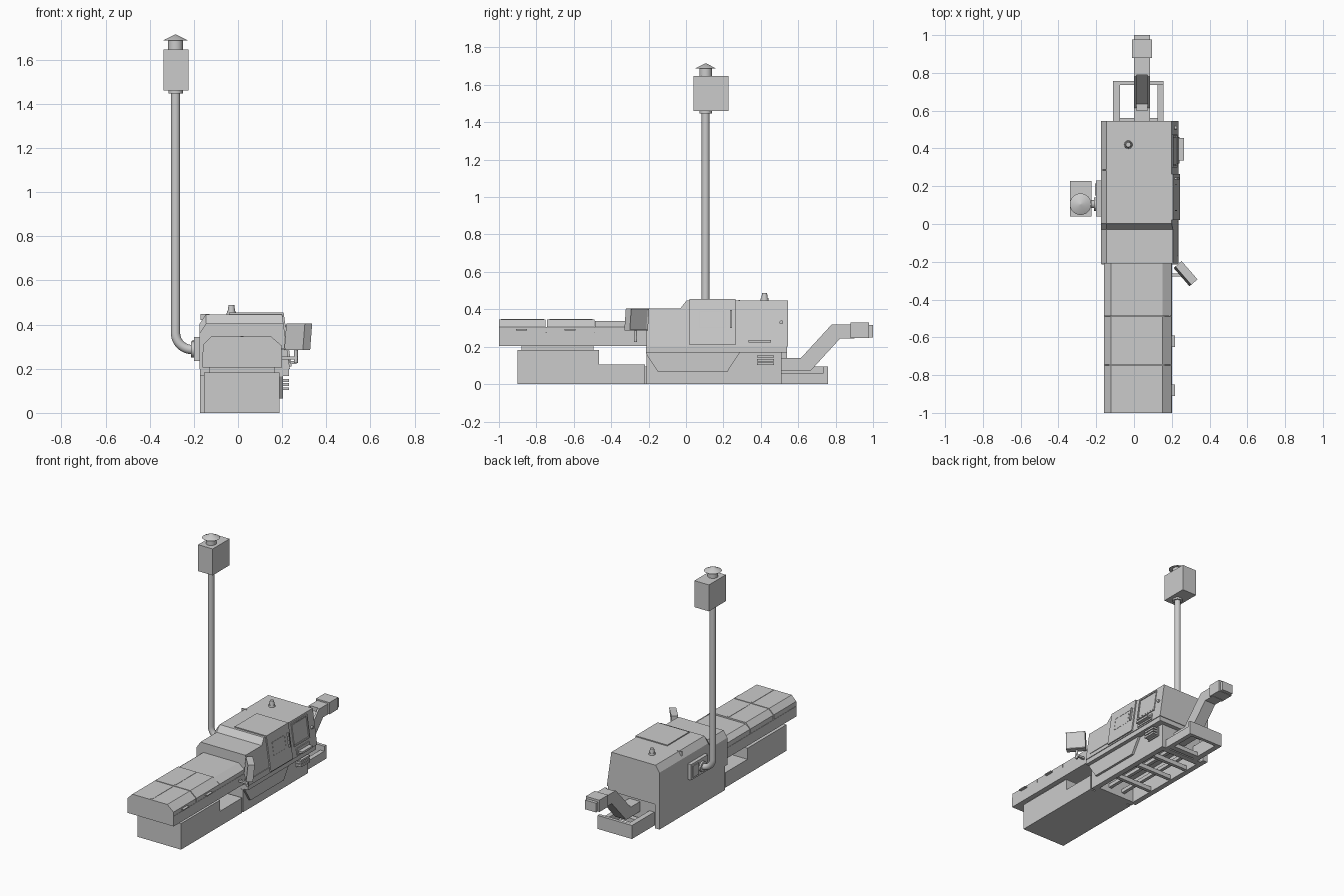
import bpy, bmesh, math
from mathutils import Matrix, Vector

cube = bpy.data.objects.get("Cube")
if cube:
    bpy.data.objects.remove(cube, do_unlink=True)

grey = bpy.data.materials.new("machine grey")
grey.use_nodes = True
colour = (0.6, 0.6, 0.6, 1)
grey.diffuse_color = colour
grey.node_tree.nodes["Principled BSDF"].inputs["Base Color"].default_value = colour


def finish(name, bm, smooth=False):
    bmesh.ops.recalc_face_normals(bm, faces=bm.faces)
    mesh = bpy.data.meshes.new(name)
    bm.to_mesh(mesh)
    bm.free()
    mesh.materials.append(grey)
    ob = bpy.data.objects.new(name, mesh)
    bpy.context.collection.objects.link(ob)
    if smooth:
        bpy.ops.object.select_all(action='DESELECT')
        ob.select_set(True)
        bpy.context.view_layer.objects.active = ob
        bpy.ops.object.shade_smooth_by_angle(angle=math.radians(35))
    return ob


def box(name, x, y, z):
    bm = bmesh.new()
    bmesh.ops.create_cube(bm, size=1)
    for v in bm.verts:
        v.co = [r[0] + (c + 0.5) * (r[1] - r[0]) for c, r in zip(v.co, (x, y, z))]
    return finish(name, bm)


def loft(name, rings):
    """Skin equal-length rings of points and cap both ends."""
    bm = bmesh.new()
    loops = [[bm.verts.new(p) for p in ring] for ring in rings]
    n = len(loops[0])
    for a, b in zip(loops, loops[1:]):
        for i in range(n):
            j = (i + 1) % n
            bm.faces.new((a[i], a[j], b[j], b[i]))
    bm.faces.new(loops[0])
    bm.faces.new(loops[-1])
    return finish(name, bm)


def along_y(name, profile, y0, y1):
    return loft(name, [[(x, y, z) for x, z in profile] for y in (y0, y1)])


def along_x(name, profile, x0, x1):
    return loft(name, [[(x, y, z) for y, z in profile] for x in (x0, x1)])


def cone(name, centre, r0, r1, z0, z1, axis='Z'):
    bm = bmesh.new()
    bmesh.ops.create_cone(bm, cap_ends=True, segments=32, radius1=r0, radius2=r1, depth=z1 - z0)
    bmesh.ops.translate(bm, verts=bm.verts, vec=(0, 0, (z0 + z1) / 2))
    if axis == 'X':
        bmesh.ops.rotate(bm, verts=bm.verts, matrix=Matrix.Rotation(math.pi / 2, 3, 'Y'))
    bmesh.ops.translate(bm, verts=bm.verts, vec=centre)
    return finish(name, bm, True)


def side_x(z):
    """Outer x of the sloping operator side at height z."""
    return 0.235 - 0.035 * (z - 0.2) / 0.245


def side_plate(name, y, z, depth, lift=0.0):
    """Plate lying on the sloping operator side."""
    z0, z1 = z
    a, b = side_x(z0) + lift, side_x(z1) + lift
    return along_y(name, [(a - 0.01, z0), (a + depth, z0), (b + depth, z1), (b - 0.01, z1)], *y)


def side_frame(name, y, z, w, depth, lift=0.0):
    side_plate(name + "_bottom", y, (z[0], z[0] + w), depth, lift)
    side_plate(name + "_top", y, (z[1] - w, z[1]), depth, lift)
    side_plate(name + "_front", (y[0], y[0] + w), z, depth, lift)
    side_plate(name + "_rear", (y[1] - w, y[1]), z, depth, lift)


# Feeder base and neck
along_x("feeder_base", [(-0.9, 0), (-0.22, 0), (-0.22, 0.105), (-0.465, 0.105),
                        (-0.465, 0.183), (-0.9, 0.183)], -0.153, 0.187)
box("feeder_neck", (-0.13, 0.165), (-0.88, -0.495), (0.18, 0.21))

# Feeder table with chamfered covers
box("feeder_tray", (-0.16, 0.2), (-1, -0.2), (0.205, 0.277))


def cover(name, y0, y1, top):
    along_y(name, [(-0.158, 0.275), (-0.158, 0.31), (-0.122, top), (0.15, top),
                   (0.198, 0.305), (0.198, 0.275)], y0, y1)


cover("feeder_cover_front", -1, -0.75, 0.346)
cover("feeder_cover_middle", -0.744, -0.49, 0.346)
cover("feeder_cover_rear", -0.486, -0.2, 0.338)
box("feeder_cover_joint", (-0.15, 0.19), (-0.76, -0.48), (0.27, 0.305))
for i, y in enumerate((-0.88, -0.62)):
    box(f"cover_handle_{i}", (0.19, 0.216), (y - 0.03, y + 0.03), (0.287, 0.294))
    box(f"cover_seam_{i}", (0.012, 0.026), (y - 0.11, y + 0.12), (0.34, 0.348))

# Main enclosure, stepping up behind the feeder
rings = []
for y, top in ((-0.21, 0.405), (-0.03, 0.405), (0.003, 0.447), (0.545, 0.447)):
    rings.append([(-0.175, y, 0.2), (-0.175, y, top - 0.045), (-0.145, y, top),
                  (side_x(top), y, top), (0.235, y, 0.2)])
loft("enclosure", rings)
box("enclosure_flange", (-0.172, 0.23), (-0.215, 0.54), (0.168, 0.2))
along_x("side_skirt", [(-0.215, 0.2), (-0.215, 0.165), (-0.15, 0.065), (0.22, 0.065),
                       (0.285, 0.165), (0.285, 0.2)], 0.17, 0.203)

# Sliding door wrapping the roof and operator side
along_y("sliding_door", [(-0.04, 0.44), (-0.04, 0.454), (side_x(0.454) + 0.008, 0.454),
                         (0.243, 0.21), (0.22, 0.21), (0.19, 0.44)], 0.02, 0.265)
side_frame("door_window", (0.07, 0.21), (0.3, 0.392), 0.003, 0.002, 0.008)
side_plate("door_handle", (0.235, 0.245), (0.3, 0.395), 0.012, 0.008)
side_plate("lower_slot", (-0.17, 0.015), (0.228, 0.24), 0.004)
box("roof_seam_left", (-0.17, -0.13), (0.282, 0.288), (0.42, 0.449))

# Control panel, tray and knob
side_frame("control_panel", (0.3, 0.475), (0.275, 0.435), 0.01, 0.006)
side_plate("control_screen", (0.315, 0.46), (0.29, 0.42), 0.002)
side_plate("keyboard_back", (0.32, 0.46), (0.21, 0.255), 0.006)
box("keyboard_tray", (0.225, 0.265), (0.335, 0.455), (0.222, 0.236))
cone("panel_knob", (0.21, 0.51, 0.33), 0.01, 0.01, 0, 0.018, 'X')

# Roof beacon
cone("beacon_base", (-0.03, 0.42, 0), 0.022, 0.02, 0.445, 0.46)
cone("beacon_lamp", (-0.03, 0.42, 0), 0.017, 0.013, 0.46, 0.488)

# Hollow main base with cross bars
box("base_wall_left", (0.15, 0.187), (-0.19, 0.51), (0, 0.17))
box("base_wall_right", (-0.172, -0.135), (-0.19, 0.54), (0, 0.17))
box("base_wall_front", (-0.153, 0.187), (-0.21, -0.17), (0, 0.165))
box("base_wall_rear", (-0.153, 0.187), (0.47, 0.51), (0, 0.17))
box("base_front_link", (-0.12, 0.15), (-0.225, -0.19), (0, 0.095))
for i, y in enumerate((0.0, 0.2, 0.36)):
    box(f"base_cross_bar_{i}", (-0.14, 0.16), (y - 0.012, y + 0.012), (0.005, 0.035))
for i, x in enumerate((-0.05, 0.06)):
    box(f"base_long_bar_{i}", (x - 0.012, x + 0.012), (-0.18, 0.48), (0.035, 0.06))

# Side vents on the base
for i in range(3):
    z = 0.103 + i * 0.019
    box(f"side_vent_{i}", (0.18, 0.23), (0.38, 0.47), (z, z + 0.013))
box("side_vent_back", (0.18, 0.195), (0.375, 0.475), (0.095, 0.16))

# Rear open frame
box("rear_rail_right", (-0.11, -0.073), (0.5, 0.755), (0, 0.095))
box("rear_rail_left", (0.125, 0.157), (0.5, 0.755), (0, 0.06))
box("rear_end_bar", (-0.11, 0.157), (0.735, 0.758), (0, 0.095))
box("rear_floor_bar", (-0.08, 0.13), (0.52, 0.56), (0, 0.03))

# Waste conveyor: two side walls, sunken bed, discharge head
wall = [(0.5, 0.07), (0.665, 0.07), (0.825, 0.245), (0.9, 0.245), (0.9, 0.32),
        (0.78, 0.32), (0.615, 0.14), (0.5, 0.14)]
bed = wall[:5] + [(0.79, 0.32), (0.79, 0.29), (0.635, 0.115), (0.6, 0.115), (0.6, 0.14), (0.5, 0.14)]
for name, x in (("right", 0.0), ("left", 0.072)):
    along_x(f"conveyor_wall_{name}", wall, x, x + 0.013)
along_x("conveyor_bed", bed, 0.012, 0.073)
box("conveyor_head", (-0.01, 0.095), (0.88, 0.978), (0.247, 0.33))
box("conveyor_outlet", (0.0, 0.085), (0.975, 1.0), (0.25, 0.315))

# Swivelling monitor facing the operator, on a small arm
bm = bmesh.new()
bmesh.ops.create_cube(bm, size=1)
bmesh.ops.scale(bm, verts=bm.verts, vec=(0.128, 0.044, 0.118))
for v in bm.verts:
    v.co.y += 0.012 * (v.co.z / 0.118)
back = max(bm.faces, key=lambda f: f.calc_center_median().y)
bmesh.ops.inset_region(bm, faces=[back], thickness=0.01, depth=-0.004)
bmesh.ops.rotate(bm, verts=bm.verts, matrix=Matrix.Rotation(math.radians(-49), 3, 'Z'))
bmesh.ops.translate(bm, verts=bm.verts, vec=Vector((0.273, -0.263, 0.345)))
finish("monitor", bm)
box("monitor_arm", (0.19, 0.27), (-0.278, -0.262), (0.242, 0.256))
cone("monitor_post", (0.262, -0.27, 0), 0.009, 0.009, 0.225, 0.3)

# Exhaust duct: wall plate, bent pipe, filter box and rain cap
box("duct_plate", (-0.2, -0.17), (0.04, 0.23), (0.235, 0.345))
box("duct_plate_panel", (-0.206, -0.195), (0.15, 0.215), (0.25, 0.33))
cone("duct_flange", (-0.2, 0.105, 0.287), 0.036, 0.036, -0.012, 0.005, 'X')
curve = bpy.data.curves.new("exhaust_pipe_path", 'CURVE')
curve.dimensions = '3D'
curve.bevel_depth = 0.021
curve.bevel_resolution = 6
curve.use_fill_caps = True
path = [(-0.283, 0.105, 1.46)]
for i in range(13):
    a = math.pi + i / 12 * math.pi / 2
    path.append((-0.208 + 0.075 * math.cos(a), 0.105, 0.362 + 0.075 * math.sin(a)))
path.append((-0.19, 0.105, 0.287))
spline = curve.splines.new('POLY')
spline.points.add(len(path) - 1)
for p, co in zip(spline.points, path):
    p.co = (*co, 1)
curve.materials.append(grey)
pipe = bpy.data.objects.new("exhaust_pipe", curve)
bpy.context.collection.objects.link(pipe)
cone("pipe_collar", (-0.283, 0.105, 0), 0.033, 0.033, 1.448, 1.462)
box("filter_box", (-0.338, -0.225), (0.04, 0.228), (1.46, 1.646))
cone("cap_neck", (-0.283, 0.105, 0), 0.034, 0.034, 1.645, 1.69)
cone("rain_cap", (-0.283, 0.105, 0), 0.057, 0.004, 1.687, 1.714)
